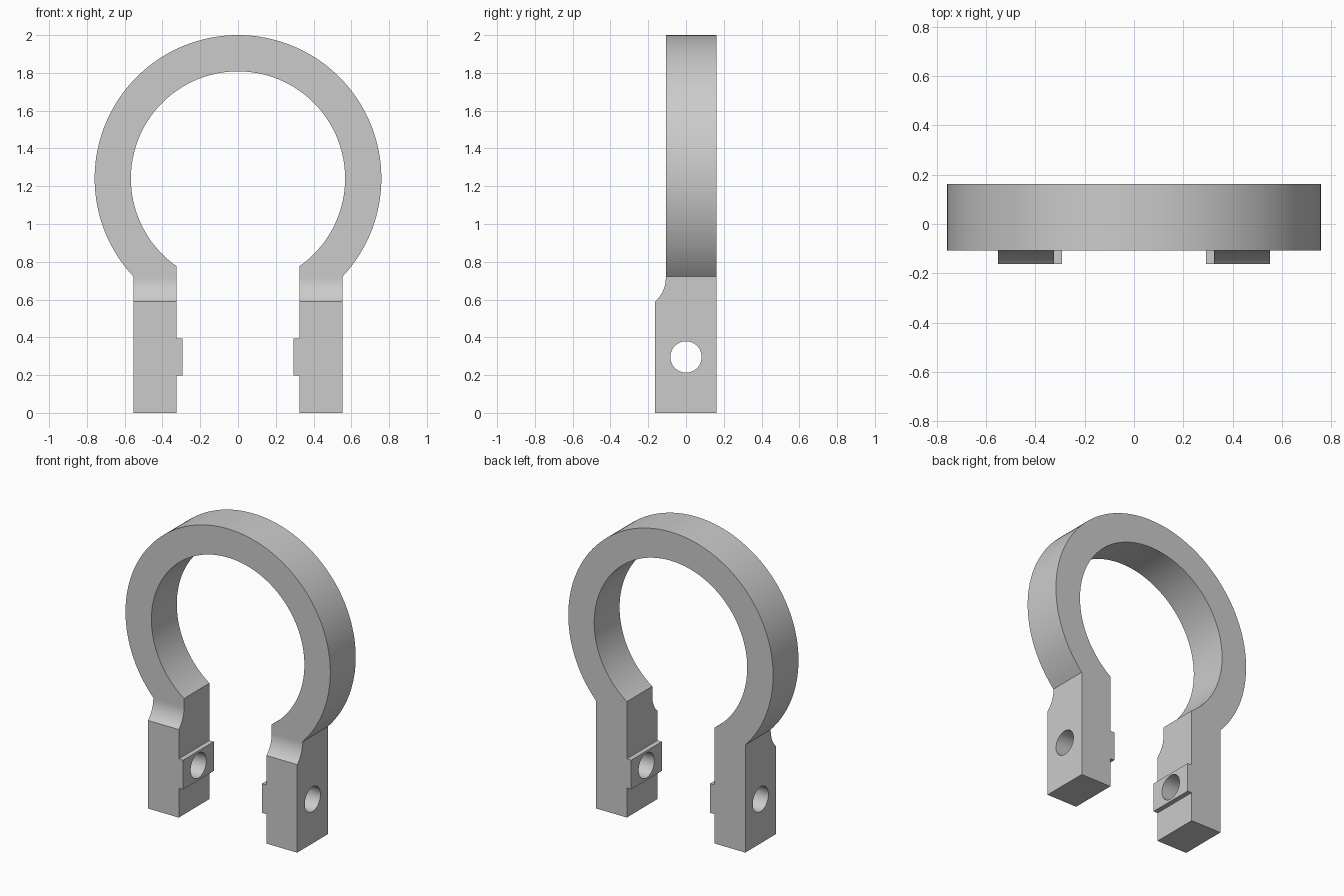
import bpy, bmesh
from math import asin, sin, cos, pi
from mathutils import Vector

default = bpy.data.objects.get("Cube")
if default:
    bpy.data.objects.remove(default, do_unlink=True)

# Main dimensions
FRONT, BACK, RING_FRONT = -0.163, 0.162, -0.107
CENTRE_Z, R_OUT, R_IN = 1.241, 0.759, 0.567
LEG_OUT, LEG_IN, PAD_IN = 0.553, 0.325, 0.293
PAD_LOW, PAD_HIGH = 0.197, 0.393
HOLE_Z, HOLE_R = 0.296, 0.083
FILLET_Z, FILLET_R = 0.715, 0.1675

metal = bpy.data.materials.new("plain grey")
metal.use_nodes = True
grey = (0.6, 0.6, 0.6, 1)
metal.diffuse_color = grey
metal.node_tree.nodes["Principled BSDF"].inputs["Base Color"].default_value = grey


def prism(name, points, direction):
    """Extrude a closed outline of 3D points along a direction."""
    bm = bmesh.new()
    face = bm.faces.new([bm.verts.new(p) for p in points])
    grown = bmesh.ops.extrude_face_region(bm, geom=[face], use_keep_orig=True)
    verts = [v for v in grown["geom"] if isinstance(v, bmesh.types.BMVert)]
    bmesh.ops.translate(bm, verts=verts, vec=Vector(direction))
    bmesh.ops.recalc_face_normals(bm, faces=bm.faces)
    mesh = bpy.data.meshes.new(name)
    bm.to_mesh(mesh)
    bm.free()
    obj = bpy.data.objects.new(name, mesh)
    bpy.context.collection.objects.link(obj)
    mesh.materials.append(metal)
    return obj


def ring_arc(radius, end_x, steps=64):
    """Arc from the top of the ring down to where it meets the leg."""
    end = pi - asin(end_x / radius)
    angles = [end * i / steps for i in range(steps + 1)]
    return [(radius * sin(a), CENTRE_Z + radius * cos(a)) for a in angles]


# Open ring with two legs and clamping pads, mirrored from its left half
half = ring_arc(R_OUT, LEG_OUT)
half += [(LEG_OUT, 0), (LEG_IN, 0), (LEG_IN, PAD_LOW), (PAD_IN, PAD_LOW),
         (PAD_IN, PAD_HIGH), (LEG_IN, PAD_HIGH)]
half += reversed(ring_arc(R_IN, LEG_IN))
outline = half + [(-x, z) for x, z in reversed(half[1:-1])]
body = prism("clamp_ring", [(x, FRONT, z) for x, z in outline],
             (0, BACK - FRONT, 0))

# Cutter that thins the ring and leaves a concave fillet above the legs
fillet_y = RING_FRONT - FILLET_R
side = [(fillet_y + FILLET_R * sin(a), FILLET_Z - FILLET_R * cos(a))
        for a in (pi / 2 * i / 32 for i in range(33))]
side += [(RING_FRONT, 2.2), (fillet_y, 2.2)]
relief = prism("relief_cutter", [(-1, y, z) for y, z in side], (2, 0, 0))

# Cutter for the screw hole through both legs
circle = [(-1, HOLE_R * cos(a), HOLE_Z + HOLE_R * sin(a))
          for a in (2 * pi * i / 48 for i in range(48))]
hole = prism("screw_hole_cutter", circle, (2, 0, 0))

bpy.ops.object.select_all(action="DESELECT")
body.select_set(True)
bpy.context.view_layer.objects.active = body
for cutter in (relief, hole):
    cutter.hide_render = True
    cut = body.modifiers.new(cutter.name, "BOOLEAN")
    cut.operation = "DIFFERENCE"
    cut.solver = "EXACT"
    cut.object = cutter
    bpy.ops.object.modifier_apply(modifier=cut.name)
    bpy.data.objects.remove(cutter, do_unlink=True)

# Smooth curves, crisp edges
bpy.ops.object.shade_smooth_by_angle(angle=pi / 9)
